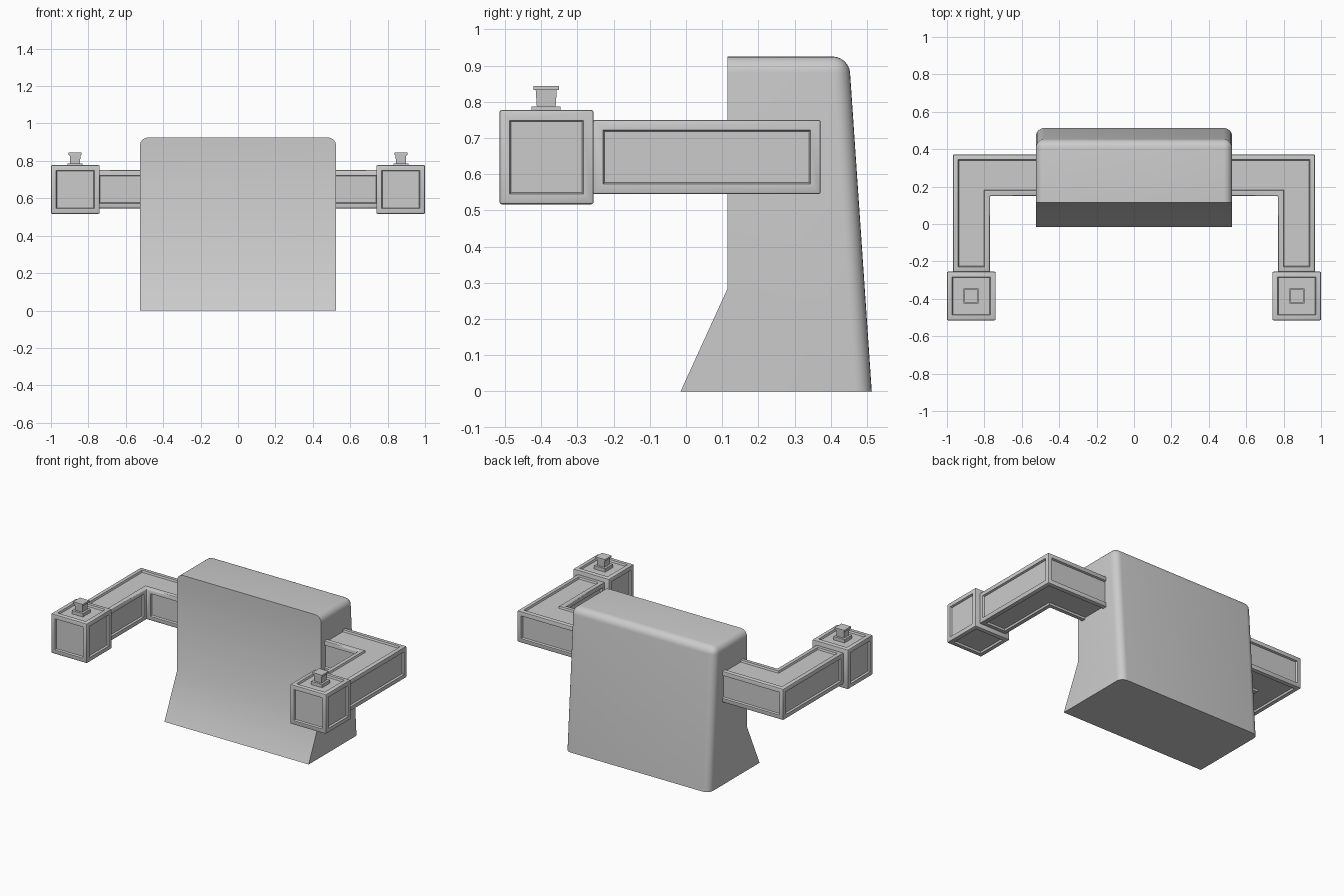
import bpy, bmesh
from mathutils import Vector

if "Cube" in bpy.data.objects:
    bpy.data.objects.remove(bpy.data.objects["Cube"])


def finish(bm, name, mirror=False):
    bmesh.ops.recalc_face_normals(bm, faces=bm.faces[:])
    mesh = bpy.data.meshes.new(name)
    bm.to_mesh(mesh)
    bm.free()
    ob = bpy.data.objects.new(name, mesh)
    bpy.context.collection.objects.link(ob)
    if mirror:
        ob.modifiers.new("Mirror", 'MIRROR').use_axis[0] = True
    bpy.ops.object.select_all(action='DESELECT')
    ob.select_set(True)
    bpy.context.view_layer.objects.active = ob
    bpy.ops.object.shade_smooth_by_angle(angle=0.6)
    return ob


def extrude_outline(points, offset):
    bm = bmesh.new()
    face = bm.faces.new([bm.verts.new(p) for p in points])
    ext = bmesh.ops.extrude_face_region(bm, geom=[face])["geom"]
    bmesh.ops.translate(bm, vec=Vector(offset),
                        verts=[g for g in ext if isinstance(g, bmesh.types.BMVert)])
    bmesh.ops.recalc_face_normals(bm, faces=bm.faces[:])
    return bm


def recess_panels(bm, keep_flat):
    """Soften the edges, then sink a framed panel into every large face."""
    bmesh.ops.bevel(bm, geom=bm.edges[:], offset=0.006, segments=2,
                    profile=0.5, affect='EDGES')
    bm.normal_update()
    panels = [f for f in bm.faces if f.calc_area() > 0.015 and not keep_flat(f)]
    bmesh.ops.inset_individual(bm, faces=panels, thickness=0.022,
                               use_even_offset=True)
    bmesh.ops.inset_individual(bm, faces=panels, thickness=0.004, depth=-0.012,
                               use_even_offset=True)


# Body: side profile extruded across, back and upper side edges rounded
W = 0.525
profile = [(-0.015, 0), (0.115, 0.285), (0.115, 0.925), (0.45, 0.925), (0.513, 0)]
bm = extrude_outline([(-W, y, z) for y, z in profile], (2 * W, 0, 0))


def is_rounded(e):
    a, b = (v.co for v in e.verts)
    along_top = min(a.z, b.z) > 0.9 and max(a.y, b.y) > 0.4
    up_back = min(a.y, b.y) > 0.4 and abs(a.z - b.z) > 0.5
    return along_top or up_back


bmesh.ops.bevel(bm, geom=[e for e in bm.edges if is_rounded(e)], offset=0.045,
                segments=6, profile=0.5, affect='EDGES')
finish(bm, "body")

# Bent arms with recessed panels, ends hidden in the body and hand blocks
outline = [(0.48, 0.15), (0.77, 0.15), (0.77, -0.257), (0.968, -0.257),
           (0.968, 0.372), (0.48, 0.372)]
bm = extrude_outline([(x, y, 0.545) for x, y in outline], (0, 0, 0.205))
recess_panels(bm, lambda f: f.normal.x < -0.9 and f.calc_center_median().x < 0.5
              or f.normal.y < -0.9 and f.calc_center_median().y < -0.2)
finish(bm, "arm", mirror=True)

# Hand blocks: framed cubes at the arm ends
bm = extrude_outline([(x, y, 0.517) for x, y in
                      [(0.74, -0.515), (1, -0.515), (1, -0.255), (0.74, -0.255)]],
                     (0, 0, 0.26))
recess_panels(bm, lambda f: f.normal.y > 0.9)
finish(bm, "hand_block", mirror=True)

# Square knobs: base plate, flared neck and cap stacked as square rings
rings = [(0.04, 0.76), (0.04, 0.787), (0.026, 0.787), (0.029, 0.832),
         (0.035, 0.832), (0.035, 0.844)]
bm = bmesh.new()
loops = [[bm.verts.new((0.871 + r * sx, -0.386 + r * sy, z))
          for sx, sy in [(-1, -1), (1, -1), (1, 1), (-1, 1)]] for r, z in rings]
for low, high in zip(loops, loops[1:]):
    for i in range(4):
        j = (i + 1) % 4
        bm.faces.new((low[i], low[j], high[j], high[i]))
bm.faces.new(loops[0])
bm.faces.new(loops[-1])
finish(bm, "knob", mirror=True)
